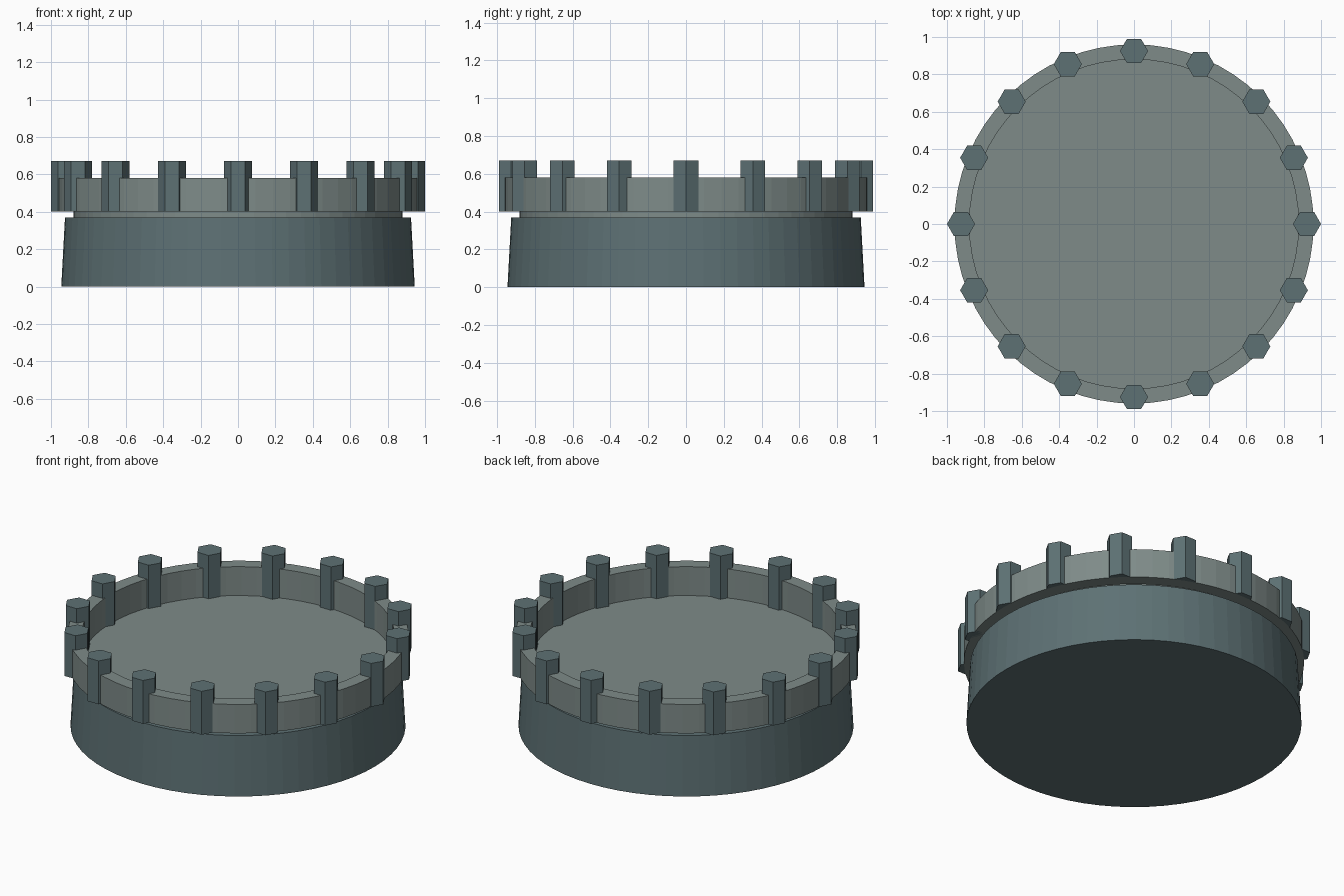
import bpy, bmesh, math
from mathutils import Matrix

if "Cube" in bpy.data.objects:
    bpy.data.objects.remove(bpy.data.objects["Cube"])

SEG = 64      # sides of the round parts
POSTS = 16    # posts around the rim


def material(name, color):
    m = bpy.data.materials.new(name)
    m.diffuse_color = (*color, 1)
    m.use_nodes = True
    m.node_tree.nodes["Principled BSDF"].inputs["Base Color"].default_value = m.diffuse_color
    return m


dark = material("dark_slate", (0.11, 0.165, 0.175))
light = material("pale_slate", (0.21, 0.26, 0.25))


def make_object(name, bm, mat):
    bmesh.ops.recalc_face_normals(bm, faces=bm.faces)
    mesh = bpy.data.meshes.new(name)
    bm.to_mesh(mesh)
    bm.free()
    mesh.materials.append(mat)
    ob = bpy.data.objects.new(name, mesh)
    bpy.context.collection.objects.link(ob)
    return ob


def frustum(name, r_low, r_high, z_low, z_high, mat, sides=SEG, x=0, y=0):
    bm = bmesh.new()
    # a quarter turn puts a corner on the x axis
    place = (Matrix.Translation((x, y, (z_low + z_high) / 2))
             @ Matrix.Rotation(math.pi / 2, 4, 'Z'))
    bmesh.ops.create_cone(bm, cap_ends=True, segments=sides, radius1=r_low,
                          radius2=r_high, depth=z_high - z_low, matrix=place)
    return make_object(name, bm, mat)


def ring(name, r_in, r_out, z_low, z_high, mat):
    bm = bmesh.new()
    profile = [(r_in, z_low), (r_out, z_low), (r_out, z_high), (r_in, z_high)]
    loops = []
    for i in range(SEG):
        a = math.tau * i / SEG
        loops.append([bm.verts.new((r * math.cos(a), r * math.sin(a), z))
                      for r, z in profile])
    for i in range(SEG):
        a, b = loops[i], loops[(i + 1) % SEG]
        for j in range(4):
            k = (j + 1) % 4
            bm.faces.new((a[j], b[j], b[k], a[k]))
    return make_object(name, bm, mat)


# Tapered drum, floor disc and raised rim wall
frustum("base_drum", 0.945, 0.925, 0, 0.37, dark)
frustum("floor_disc", 0.88, 0.88, 0.36, 0.40, light)
ring("rim_wall", 0.88, 0.96, 0.40, 0.58, light)

# Hexagonal posts, all facing the same way
for i in range(POSTS):
    a = math.tau * i / POSTS
    frustum(f"rim_post_{i + 1:02d}", 0.075, 0.075, 0.40, 0.67, dark, 6,
            0.925 * math.cos(a), 0.925 * math.sin(a))
